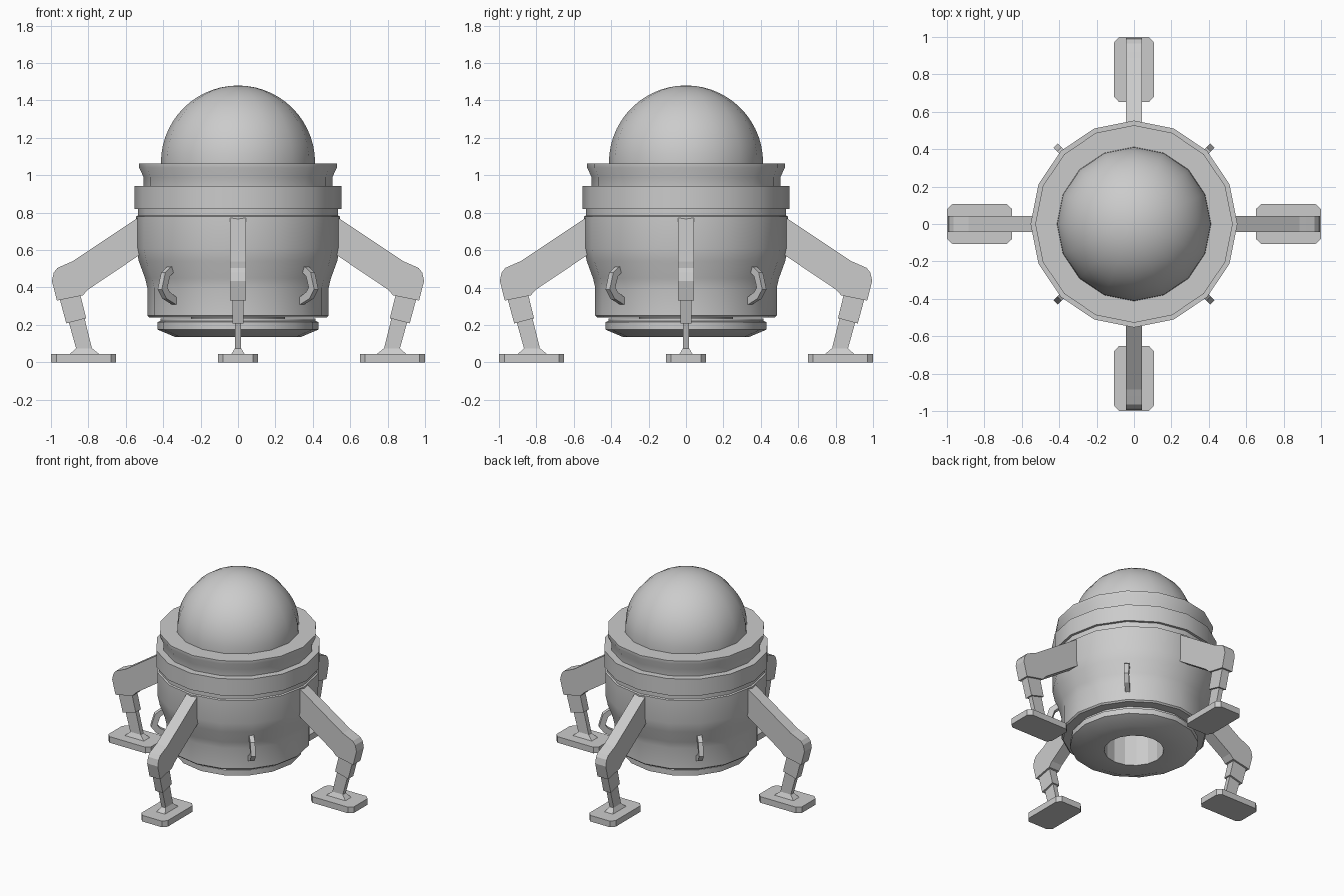
import bpy, bmesh, math
from mathutils import Matrix

if "Cube" in bpy.data.objects:
    bpy.data.objects.remove(bpy.data.objects["Cube"])

SIDES = 16


def make_object(name, bm):
    bmesh.ops.recalc_face_normals(bm, faces=bm.faces[:])
    mesh = bpy.data.meshes.new(name)
    bm.to_mesh(mesh)
    bm.free()
    ob = bpy.data.objects.new(name, mesh)
    bpy.context.collection.objects.link(ob)
    return ob


def smooth(ob, angle=30):
    bpy.ops.object.select_all(action='DESELECT')
    ob.select_set(True)
    bpy.context.view_layer.objects.active = ob
    bpy.ops.object.shade_smooth_by_angle(angle=math.radians(angle))


def lathe(name, profile):
    """Spin (radius, height) points around z; radius 0 becomes a pole."""
    bm = bmesh.new()
    rings = []
    for r, z in profile:
        if r == 0:
            rings.append([bm.verts.new((0, 0, z))] * SIDES)
        else:
            rings.append([bm.verts.new((r * math.cos(2 * math.pi * i / SIDES),
                                        r * math.sin(2 * math.pi * i / SIDES), z))
                          for i in range(SIDES)])
    for a, b in zip(rings, rings[1:]):
        for i in range(SIDES):
            j = (i + 1) % SIDES
            bm.faces.new(dict.fromkeys((a[i], a[j], b[j], b[i])))
    ob = make_object(name, bm)
    smooth(ob)
    return ob


def prism(bm, outline, half_widths):
    """Side outline in xz, given a half width in y for each point."""
    if not isinstance(half_widths, (list, tuple)):
        half_widths = [half_widths] * len(outline)
    sides = [[bm.verts.new((x, s * w, z)) for (x, z), w in zip(outline, half_widths)]
             for s in (-1, 1)]
    bm.faces.new(sides[0])
    bm.faces.new(sides[1][::-1])
    n = len(outline)
    for i in range(n):
        j = (i + 1) % n
        bm.faces.new((sides[0][i], sides[1][i], sides[1][j], sides[0][j]))


def turn(bm, degrees):
    bmesh.ops.rotate(bm, verts=bm.verts[:],
                     matrix=Matrix.Rotation(math.radians(degrees), 3, 'Z'))


# Main hull with its tapered lower half and flared top rim
lathe("hull", [(0, 0.24), (0.475, 0.24), (0.485, 0.25), (0.485, 0.40), (0.497, 0.45),
               (0.53, 0.54), (0.545, 0.61), (0.545, 0.78), (0.535, 0.785), (0.535, 0.82),
               (0.535, 0.90), (0.505, 0.91), (0.505, 0.99), (0.528, 1.04),
               (0.528, 1.063), (0, 1.063)])

# Raised belt around the hull
lathe("belt", [(0.50, 0.82), (0.553, 0.82), (0.553, 0.942), (0.50, 0.942), (0.50, 0.82)])

# Base ring with an open engine well underneath
base = lathe("base_ring", [(0, 0.50), (0.20, 0.50), (0.20, 0.135), (0.335, 0.135),
                           (0.43, 0.175), (0.43, 0.215), (0.415, 0.222), (0.415, 0.235),
                           (0.25, 0.235), (0.25, 0.53), (0, 0.53)])
for p in base.data.polygons:
    if math.hypot(p.center.x, p.center.y) < 0.205:
        p.use_smooth = False
# The well passes through the hull floor, so open that floor
hull = bpy.data.objects["hull"]
bm = bmesh.new()
bm.from_mesh(hull.data)
bmesh.ops.delete(bm, geom=[v for v in bm.verts if v.co.xy.length < 0.01 and v.co.z < 0.3],
                 context='VERTS')
bm.to_mesh(hull.data)
bm.free()
lathe("hull_floor", [(0.24, 0.24), (0.475, 0.24)])
for p in bpy.data.objects["hull_floor"].data.polygons:
    if p.normal.z > 0:
        p.flip()

# Dome
STEPS = 14
dome = [(0.412 * math.cos(math.pi / 2 * i / STEPS),
         1.068 + 0.412 * math.sin(math.pi / 2 * i / STEPS)) for i in range(STEPS)]
lathe("dome", [(0.412, 1.05)] + dome + [(0, 1.48)])

# Four legs with feet
for name, angle in (("right", 0), ("back", 90), ("left", 180), ("front", 270)):
    bm = bmesh.new()
    prism(bm, [(0.48, 0.81), (0.885, 0.54), (0.92, 0.525), (0.965, 0.505), (0.985, 0.48),
               (0.995, 0.435), (0.968, 0.33), (0.83, 0.358), (0.80, 0.39), (0.48, 0.605)],
          0.043)
    turn(bm, angle)
    make_object(name + "_upper_leg", bm)

    bm = bmesh.new()
    prism(bm, [(0.845, 0.37), (0.955, 0.345), (0.918, 0.208), (0.812, 0.236)], 0.03)
    prism(bm, [(0.823, 0.245), (0.907, 0.223), (0.865, 0.072), (0.78, 0.072)], 0.017)
    prism(bm, [(0.78, 0.075), (0.865, 0.075), (0.90, 0.044), (0.742, 0.044)],
          [0.017, 0.017, 0.035, 0.035])
    turn(bm, angle)
    make_object(name + "_lower_leg", bm)

    # Foot pad with clipped corners
    bm = bmesh.new()
    corners = [(0.68, -0.107), (0.97, -0.107), (1.0, -0.08), (1.0, 0.08),
               (0.97, 0.107), (0.68, 0.107), (0.652, 0.08), (0.652, -0.08)]
    face = bm.faces.new([bm.verts.new((x, y, 0)) for x, y in corners])
    top = bmesh.ops.extrude_face_region(bm, geom=[face], use_keep_orig=True)["geom"]
    bmesh.ops.translate(bm, vec=(0, 0, 0.045),
                        verts=[v for v in top if isinstance(v, bmesh.types.BMVert)])
    turn(bm, angle)
    make_object(name + "_foot", bm)

# Four bent handles between the legs
for i in range(4):
    bm = bmesh.new()
    prism(bm, [(0.50, 0.52), (0.53, 0.505), (0.565, 0.48), (0.592, 0.39), (0.555, 0.34),
               (0.475, 0.305), (0.475, 0.345), (0.53, 0.375), (0.55, 0.40),
               (0.53, 0.46), (0.50, 0.48)], 0.016)
    turn(bm, 45 + 90 * i)
    make_object("handle_%d" % (i + 1), bm)
